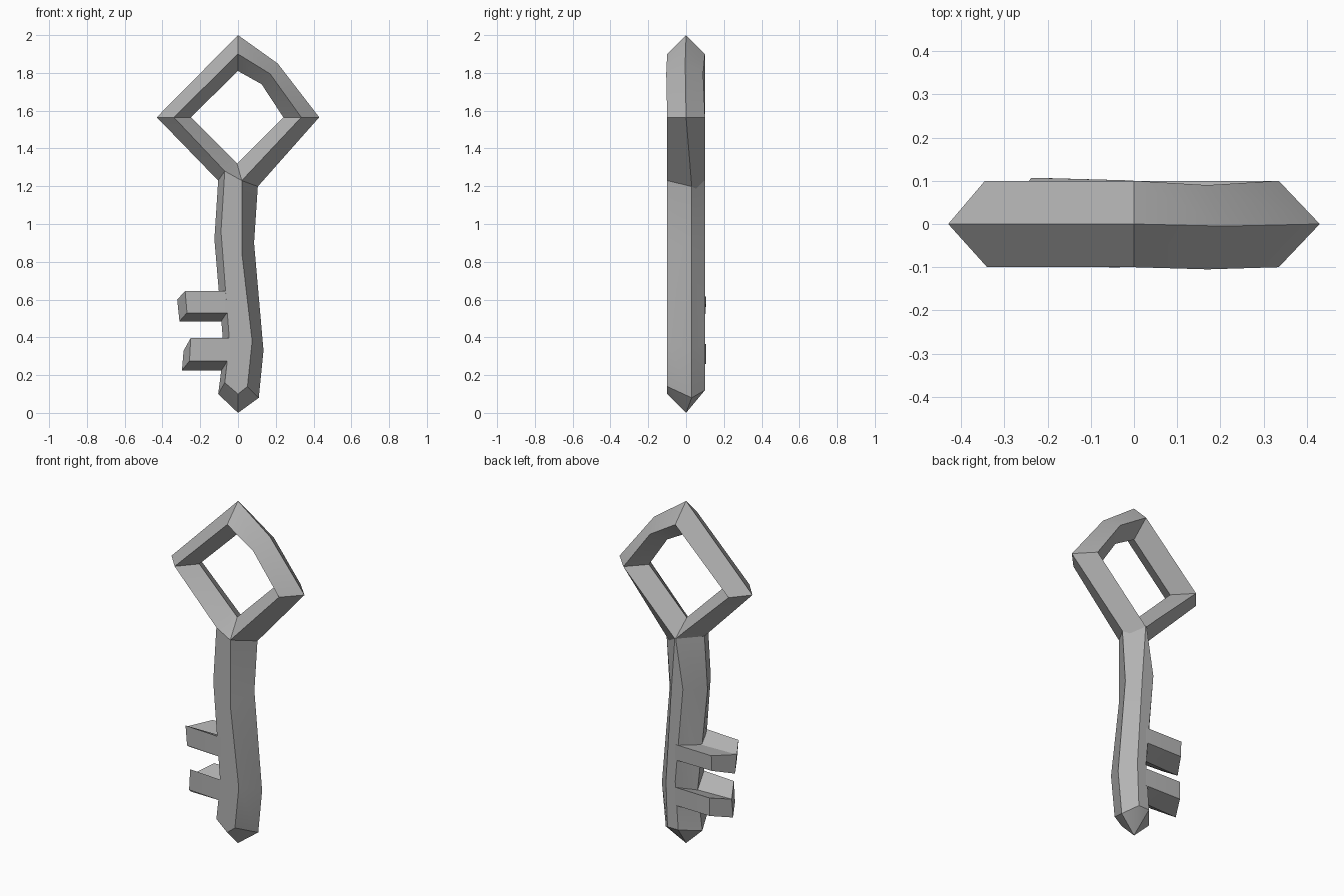
import bpy, bmesh, math

if "Cube" in bpy.data.objects:
    bpy.data.objects.remove(bpy.data.objects["Cube"])

grey = bpy.data.materials.new("dark_grey")
grey.diffuse_color = (.45, .45, .45, 1)
grey.use_nodes = True
grey.node_tree.nodes["Principled BSDF"].inputs["Base Color"].default_value = grey.diffuse_color


def loft(name, rings, closed=False, tip=None, split_end=False):
    """Skin matching rings; the ends are capped, pointed at a tip, or closed to a loop."""
    bm = bmesh.new()
    vs = [[bm.verts.new(p) for p in r] for r in rings]
    n = len(rings[0])
    pairs = list(zip(vs, vs[1:])) + ([(vs[-1], vs[0])] if closed else [])
    for a, b in pairs:
        for i in range(n):
            j = (i + 1) % n
            bm.faces.new((a[i], a[j], b[j], b[i]))
    if not closed:
        s = vs[0]
        if split_end:                     # two-facet end
            bm.faces.new((s[0], s[1], s[4], s[5]))
            bm.faces.new((s[1], s[2], s[3], s[4]))
        else:
            bm.faces.new(s)
        if tip:
            t = bm.verts.new(tip[0])
            p = bm.verts.new(tip[1])      # extra corner on the flat front
            end = vs[-1]
            bm.faces.new((p, end[0], t))
            for i in range(n - 1):
                bm.faces.new((end[i], end[i + 1], t))
            bm.faces.new((end[-1], p, t))
            bm.faces.new((end[-1], end[0], p))
        else:
            bm.faces.new(vs[-1])
    bmesh.ops.recalc_face_normals(bm, faces=bm.faces)
    me = bpy.data.meshes.new(name)
    bm.to_mesh(me)
    bm.free()
    me.materials.append(grey)
    ob = bpy.data.objects.new(name, me)
    bpy.context.collection.objects.link(ob)
    bpy.ops.object.select_all(action='DESELECT')
    ob.select_set(True)
    bpy.context.view_layer.objects.active = ob
    bpy.ops.object.shade_smooth_by_angle(angle=math.radians(30))
    return ob


# Handle ring: each station is outer, front, inner, back
loft("handle_ring", [
    [(0, 0, 2), (0, -.1, 1.9), (0, 0, 1.81), (0, .1, 1.9)],
    [(.21, -.005, 1.85), (.17, -.105, 1.795), (.125, -.005, 1.74), (.17, .09, 1.795)],
    [(.43, 0, 1.565), (.335, -.1, 1.565), (.24, 0, 1.565), (.335, .1, 1.565)],
    [(0, .04, 1.08), (.02, -.1, 1.23), (-.005, 0, 1.32), (0, .1, 1.23)],
    [(-.105, -.02, 1.23), (-.07, -.1, 1.28), (-.05, 0, 1.365), (-.06, .1, 1.29)],
    [(-.43, 0, 1.565), (-.34, -.1, 1.565), (-.25, 0, 1.565), (-.345, .1, 1.565)],
], closed=True)

# Crooked six-sided shaft with a pointed end
loft("shaft", [
    [(.02, -.1, 1.23), (.105, .03, 1.2), (.003, .1, 1.23),
     (-.003, .1, 1.235), (-.105, -.02, 1.23), (-.07, -.1, 1.28)],
    [(.02, -.1, .85), (.085, .03, .9), (.027, .1, .9),
     (-.05, .1, .95), (-.125, -.02, .92), (-.09, -.1, .96)],
    [(.075, -.1, .38), (.135, .03, .33), (.06, .1, .38),
     (0, .1, .4), (-.075, 0, .33), (-.045, -.1, .38)],
    [(.05, -.1, .14), (.11, .03, .08), (.05, .1, .12),
     (-.02, .1, .12), (-.105, 0, .1), (-.07, -.1, .16)],
], tip=((0, 0, 0), (0, -.1, .1)))


# Teeth: outer end corners, blended flush into the shaft front and back
def tooth(name, end):
    def section(xs, y):
        xy = list(zip(xs, (-y, 0, y)))
        return [(x, yy, e[2]) for (x, yy), e in zip(xy + xy[::-1], end)]
    loft(name, [end, section((-.045, -.03, -.01), .101), section((0, 0, .02), .098)],
         split_end=True)


tooth("upper_tooth", [(-.28, -.085, .645), (-.322, -.01, .6), (-.238, .107, .615),
                      (-.238, .103, .525), (-.31, -.01, .485), (-.27, -.085, .53)])
tooth("lower_tooth", [(-.25, -.085, .397), (-.288, -.01, .33), (-.228, .107, .365),
                      (-.228, .107, .26), (-.297, -.01, .225), (-.257, -.085, .275)])
